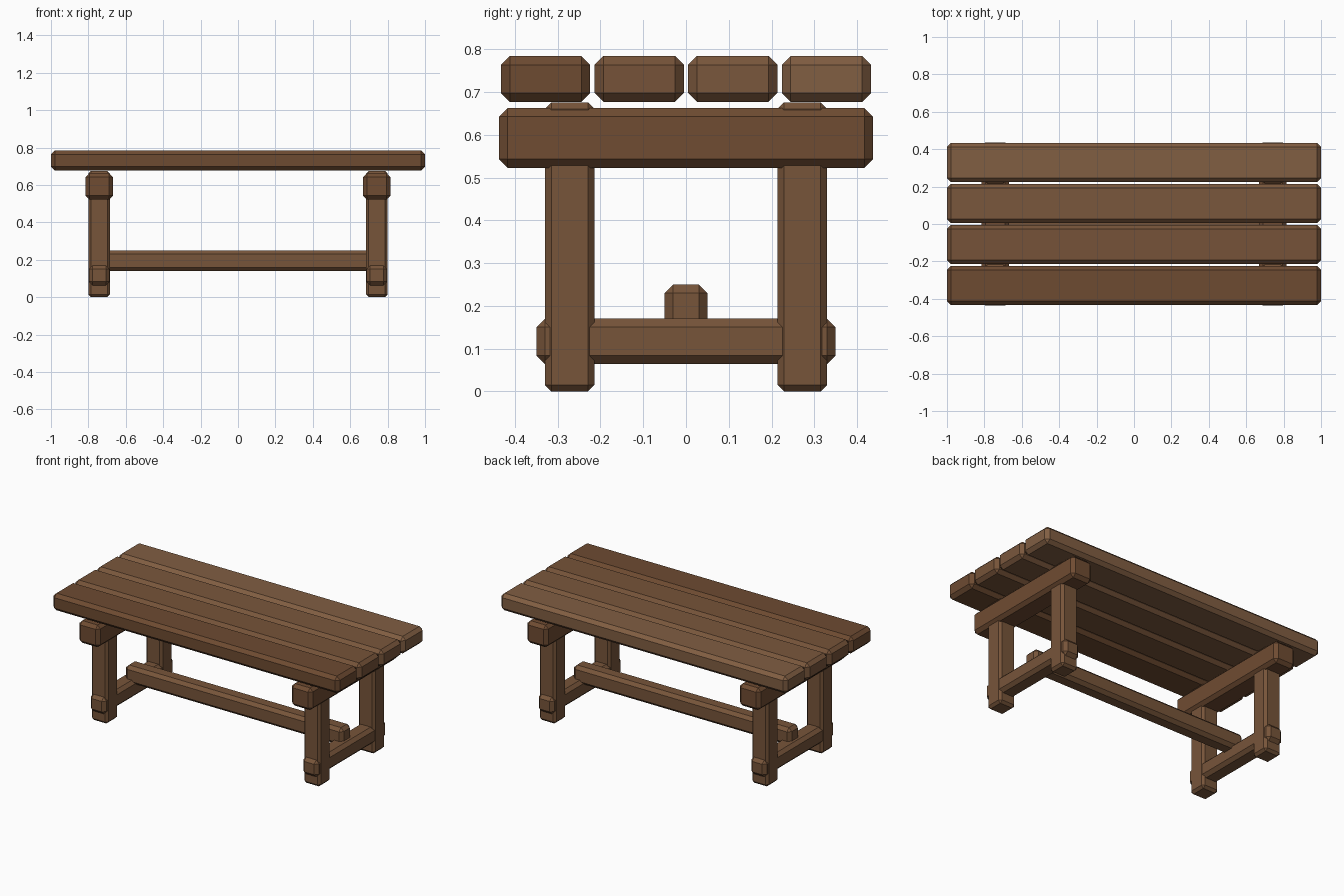
import bpy
import bmesh
from mathutils import Vector

if "Cube" in bpy.data.objects:
    bpy.data.objects.remove(bpy.data.objects["Cube"])


def wood(name, rgb):
    m = bpy.data.materials.new(name)
    m.diffuse_color = (*rgb, 1)
    m.use_nodes = True
    m.node_tree.nodes["Principled BSDF"].inputs["Base Color"].default_value = m.diffuse_color
    return m


def beam(name, lo, hi, chamfer, mat):
    """Timber between two corners, with single-cut chamfered edges."""
    lo, hi = Vector(lo), Vector(hi)
    bm = bmesh.new()
    bmesh.ops.create_cube(bm, size=1)
    for v in bm.verts:
        v.co = (lo + hi) / 2 + v.co * (hi - lo)
    bmesh.ops.bevel(bm, geom=bm.edges[:], offset=chamfer, segments=1,
                    profile=0.5, affect='EDGES')
    me = bpy.data.meshes.new(name)
    bm.to_mesh(me)
    bm.free()
    me.materials.append(mat)
    ob = bpy.data.objects.new(name, me)
    bpy.context.collection.objects.link(ob)
    return ob


dark = wood("dark_wood", (0.160, 0.072, 0.032))
mid = wood("mid_wood", (0.185, 0.090, 0.042))
shades = [(0.155, 0.070, 0.031), (0.180, 0.086, 0.040),
          (0.195, 0.096, 0.046), (0.220, 0.112, 0.055)]

# table top planks, darker at the front
for i, rgb in enumerate(shades):
    y = (i - 1.5) * 0.219
    beam(f"top_plank_{i + 1}", (-1, y - 0.1045, 0.677), (1, y + 0.1045, 0.785),
         0.021, wood(f"plank_wood_{i + 1}", rgb))

# two trestles
LEG_X, LEG_Y = 0.742, 0.272
for sx, side in ((-1, "left"), (1, "right")):
    x = sx * LEG_X
    beam(f"{side}_top_support", (x - 0.073, -0.437, 0.523), (x + 0.073, 0.437, 0.663), 0.02, dark)
    beam(f"{side}_foot_rail", (x - 0.055, -0.35, 0.064), (x + 0.055, 0.35, 0.17), 0.02, mid)
    for sy, end in ((-1, "front"), (1, "back")):
        y = sy * LEG_Y
        beam(f"{side}_{end}_leg", (x - 0.058, y - 0.058, 0), (x + 0.058, y + 0.058, 0.676), 0.015, mid)

# long stretcher resting on the foot rails
beam("stretcher", (-0.76, -0.05, 0.14), (0.76, 0.05, 0.25), 0.02, mid)
